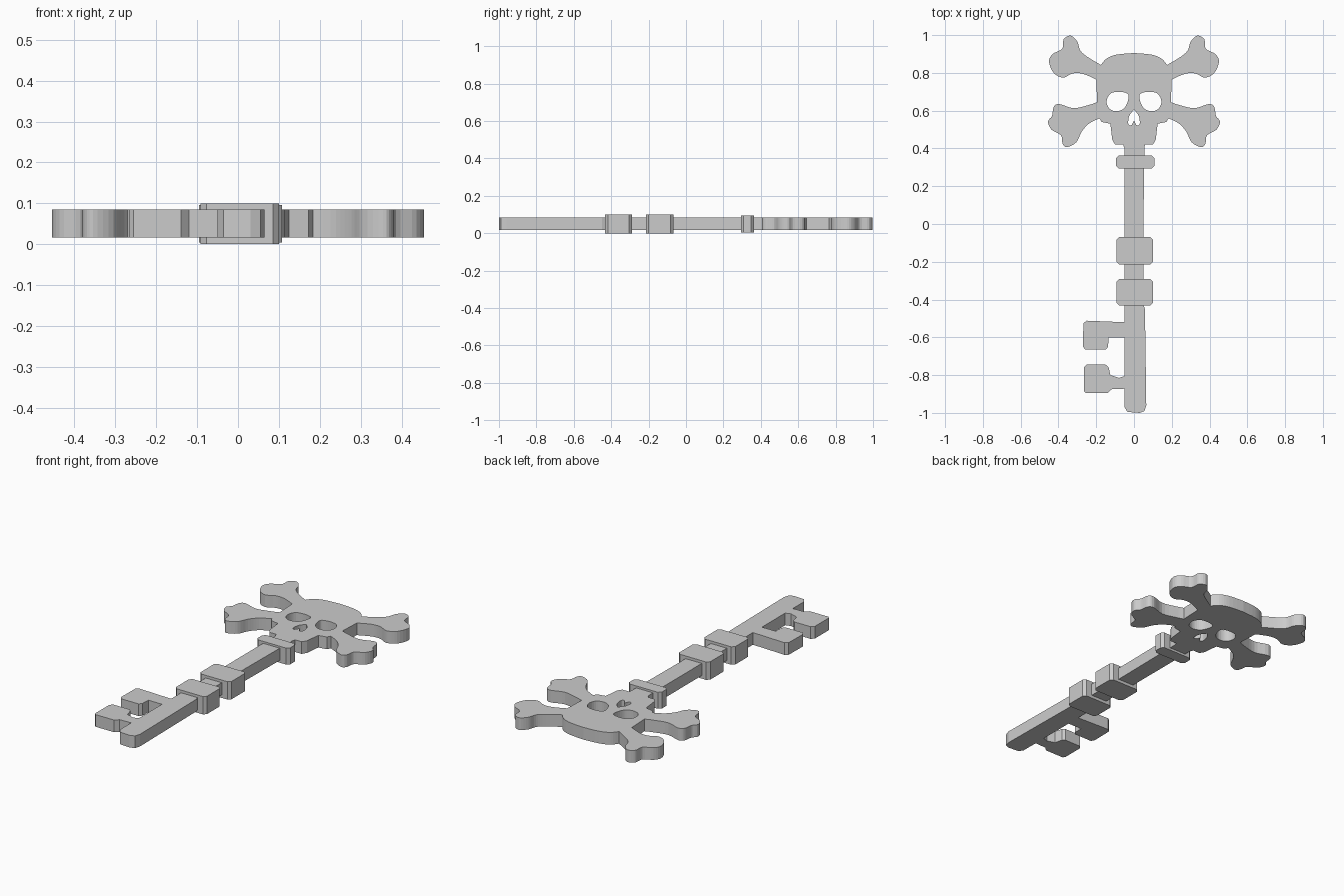
import bpy, bmesh
from mathutils import Vector

if "Cube" in bpy.data.objects:
    bpy.data.objects.remove(bpy.data.objects["Cube"])


def smooth(pts, closed=False, steps=4):
    """Catmull-Rom curve through 2D points."""
    p = [Vector(q) for q in pts]
    n = len(p)
    out = []
    for i in range(n if closed else n - 1):
        if closed:
            a, b, c, d = (p[(i + k) % n] for k in (-1, 0, 1, 2))
        else:
            a, b, c, d = p[max(i - 1, 0)], p[i], p[i + 1], p[min(i + 2, n - 1)]
        for s in range(steps):
            t = s / steps
            v = 0.5 * (2 * b + (c - a) * t + (2 * a - 5 * b + 4 * c - d) * t**2
                       + (3 * b - a - 3 * c + d) * t**3)
            out.append((v.x, v.y))
    if not closed:
        out.append(tuple(pts[-1]))
    return out


def flip(pts):
    return [(-x, y) for x, y in reversed(pts)]


def plate(name, loops, z0, z1):
    """Extrude closed outlines (first outer, the rest holes) from z0 to z1."""
    cu = bpy.data.curves.new(name, 'CURVE')
    cu.dimensions = '2D'
    cu.fill_mode = 'BOTH'
    cu.extrude = (z1 - z0) / 2
    for loop in loops:
        sp = cu.splines.new('POLY')
        sp.points.add(len(loop) - 1)
        for pt, (x, y) in zip(sp.points, loop):
            pt.co = (x, y, 0, 1)
        sp.use_cyclic_u = True
    ob = bpy.data.objects.new(name, cu)
    bpy.context.collection.objects.link(ob)
    bpy.ops.object.select_all(action='DESELECT')
    ob.select_set(True)
    bpy.context.view_layer.objects.active = ob
    bpy.ops.object.convert(target='MESH')
    ob = bpy.context.object
    ob.name = name
    bm = bmesh.new()
    bm.from_mesh(ob.data)
    bmesh.ops.remove_doubles(bm, verts=bm.verts, dist=1e-5)
    bmesh.ops.translate(bm, verts=bm.verts, vec=(0, 0, (z0 + z1) / 2))
    bmesh.ops.recalc_face_normals(bm, faces=bm.faces)
    for f in bm.faces:
        f.smooth = False
    bm.to_mesh(ob.data)
    bm.free()
    return ob


# Right half of the skull and crossed bones
dome = [(0, .905), (.09, .897), (.145, .876), (.175, .842)]
upper_bone = [(.175, .842), (.25, .887), (.285, .92), (.30, .965), (.335, .997),
              (.372, .978), (.38, .928), (.43, .90), (.45, .86), (.425, .80),
              (.375, .775), (.325, .797), (.27, .795), (.20, .765)]
lower_bone = [(.195, .645), (.24, .63), (.32, .613), (.395, .635), (.425, .62),
              (.434, .572), (.455, .543), (.437, .50), (.387, .47), (.378, .425),
              (.355, .407), (.305, .433), (.278, .487), (.24, .53), (.183, .56)]
jaw = [(.172, .54), (.125, .531), (.115, .445), (.10, .42), (.058, .42)]
half = smooth(dome)[:-1] + smooth(upper_bone) + smooth(lower_bone) + jaw

# Shaft and the two teeth
shaft_right = [(.055, .40), (.05, 0), (.05, -.43), (.058, -.45), (.065, -.96),
               (.055, -.99), (.03, -1), (-.035, -.995), (-.05, -.97)]
lower_tooth = [(-.05, -.872), (-.12, -.875), (-.14, -.895), (-.255, -.895),
               (-.265, -.885), (-.265, -.76), (-.25, -.745), (-.15, -.745),
               (-.135, -.757), (-.125, -.80), (-.08, -.815), (-.05, -.805)]
upper_tooth = [(-.05, -.60), (-.135, -.60), (-.137, -.65), (-.15, -.665),
               (-.258, -.665), (-.27, -.65), (-.268, -.525), (-.25, -.512),
               (-.05, -.52)]
shaft_left = [(-.05, 0), (-.05, .40)]
outline = (half + shaft_right + lower_tooth + upper_tooth + shaft_left
           + flip(half)[:-1])

# Eye and nose holes
eye = smooth([(.035, .69), (.08, .70), (.125, .69), (.145, .65), (.13, .61),
              (.09, .597), (.05, .615), (.03, .66)], True)
nose_half = [(0, .605), (.024, .575), (.031, .535), (.022, .522), (.011, .526), (0, .548)]
nose = smooth(nose_half) + flip(smooth(nose_half))[1:-1]

plate("key_body", [outline, eye, flip(eye), nose], .017, .085)

# Raised collars round the shaft
for name, x0, x1, y0, y1, inset in (("top_collar", -.095, .108, .293, .363, .004),
                                    ("middle_collar", -.092, .1, -.215, -.068, 0),
                                    ("lower_collar", -.092, .1, -.432, -.29, 0)):
    c = .015
    ring = [(x0 + c, y0), (x1 - c, y0), (x1, y0 + c), (x1, y1 - c),
            (x1 - c, y1), (x0 + c, y1), (x0, y1 - c), (x0, y0 + c)]
    plate(name, [ring], inset, .1 - inset)
